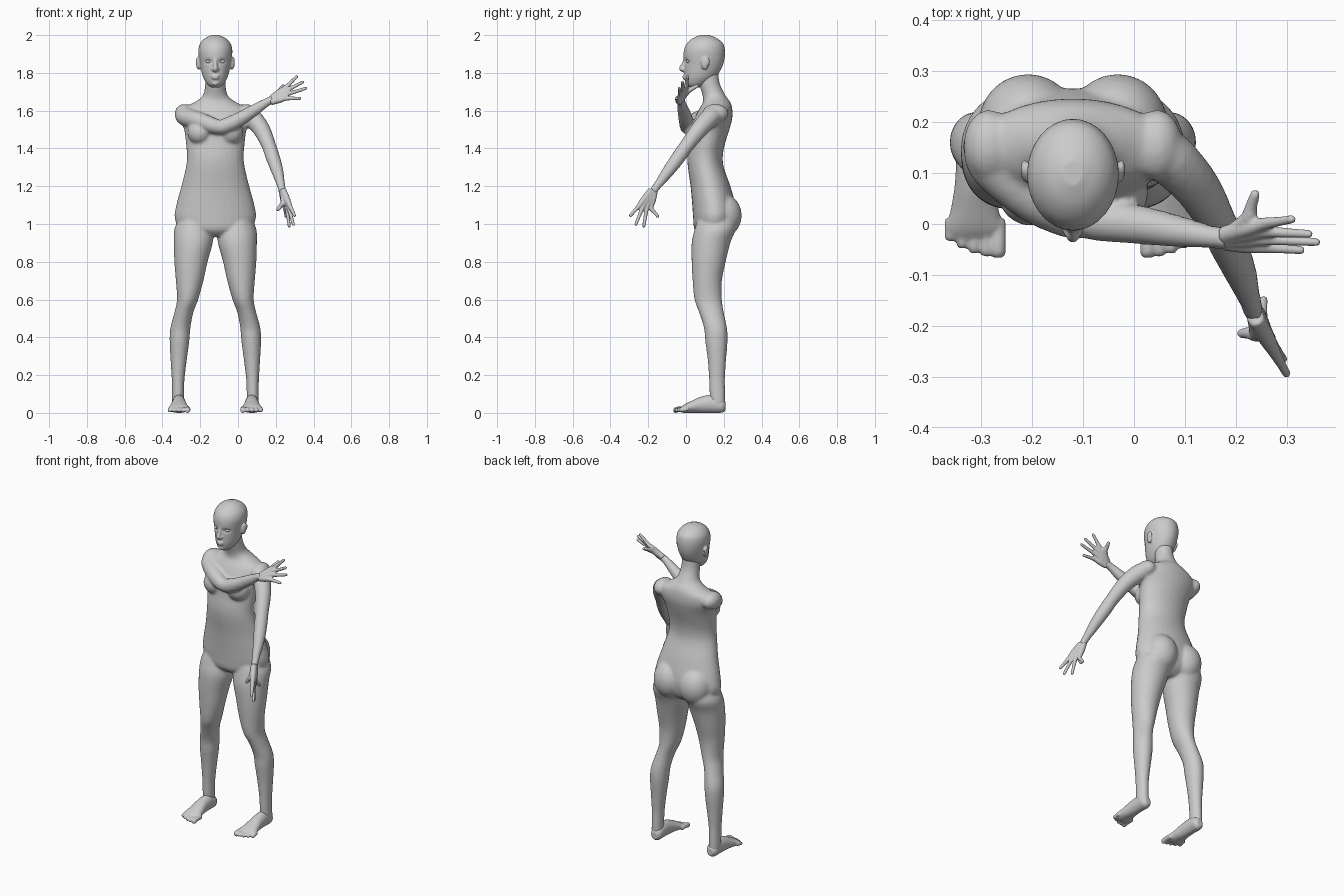
import bpy, bmesh, math
from mathutils import Vector, Matrix

CX = -0.12  # body centre line
skin = bpy.data.materials.new("skin_grey")
skin.diffuse_color = (0.6, 0.6, 0.6, 1)


def spline(rows, steps=4):
    """Catmull-Rom through rows of equal length."""
    out = []
    for i in range(len(rows) - 1):
        p = [rows[max(0, min(len(rows) - 1, i + k))] for k in (-1, 0, 1, 2)]
        for s in range(steps):
            t = s / steps
            out.append([0.5 * (2 * b + (c - a) * t + (2 * a - 5 * b + 4 * c - d) * t * t
                               + (3 * b - a - 3 * c + d) * t ** 3) for a, b, c, d in zip(*p)])
    return out + [list(rows[-1])]


def loft(bm, rows, axis=None, ref=(1, 0, 0), n=24):
    """Rows of (x, y, z, half width, half depth); axis fixes the ring plane."""
    pts = spline(rows)
    rings = []
    for i, (x, y, z, a, b) in enumerate(pts):
        if axis:
            t = Vector(axis)
        else:
            t = Vector(pts[min(i + 1, len(pts) - 1)][:3]) - Vector(pts[max(i - 1, 0)][:3])
        t.normalize()
        u = Vector(ref)
        u = (u - t * u.dot(t)).normalized()
        v = t.cross(u)
        rings.append([bm.verts.new(Vector((x, y, z)) + u * a * math.cos(k * math.tau / n)
                                   + v * b * math.sin(k * math.tau / n)) for k in range(n)])
    for r, q in zip(rings, rings[1:]):
        for k in range(n):
            bm.faces.new((r[k], r[(k + 1) % n], q[(k + 1) % n], q[k]))
    bm.faces.new(rings[0][::-1])
    bm.faces.new(rings[-1])


def levels(bm, rows, cx):
    """Horizontal sections given as (z, front y, back y, half width, x offset)."""
    loft(bm, [(cx + o, (f + b) / 2, z, w, (b - f) / 2) for z, f, b, w, o in rows], (0, 0, 1), n=32)


def tube(bm, rows, ref=(0, 0, 1)):
    loft(bm, [(x, y, z, r, r) for x, y, z, r in rows], None, ref, 16)


def blob(bm, c, r):
    m = Matrix.Translation(c) @ Matrix.Diagonal((*r, 1))
    bmesh.ops.create_uvsphere(bm, u_segments=24, v_segments=16, radius=1, matrix=m)


def fuse(name, bm, voxel, smooth):
    """Melt overlapping shapes into one smooth skin."""
    bmesh.ops.recalc_face_normals(bm, faces=bm.faces)
    me = bpy.data.meshes.new(name)
    bm.to_mesh(me)
    bm.free()
    ob = bpy.data.objects.new(name, me)
    bpy.context.collection.objects.link(ob)
    rm = ob.modifiers.new("fuse", 'REMESH')
    rm.mode = 'VOXEL'
    rm.voxel_size = voxel
    sm = ob.modifiers.new("smooth", 'SMOOTH')
    sm.factor = 0.5
    sm.iterations = smooth
    bpy.ops.object.select_all(action='DESELECT')
    ob.select_set(True)
    bpy.context.view_layer.objects.active = ob
    bpy.ops.object.convert(target='MESH')
    ob.data.materials.clear()
    ob.data.materials.append(skin)
    bpy.ops.object.shade_smooth()
    return ob


# Body: torso and neck
bm = bmesh.new()
levels(bm, [(0.935, .08, .2, .08, 0), (0.97, .045, .245, .18, 0), (1.03, .038, .265, .215, 0),
            (1.1, .033, .262, .207, 0), (1.2, .024, .235, .18, 0), (1.3, .01, .2, .156, 0),
            (1.36, .008, .195, .15, 0), (1.42, .015, .205, .155, 0), (1.5, .025, .23, .165, 0),
            (1.56, .045, .245, .188, 0), (1.61, .07, .245, .175, 0), (1.645, .09, .235, .11, 0),
            (1.68, .088, .21, .066, 0), (1.74, .07, .18, .054, 0), (1.81, .06, .17, .052, 0)], CX)

# Breasts, buttocks, shoulder caps and legs, mirrored
for s in (-1, 1):
    blob(bm, (CX + s * .082, .062, 1.485), (.066, .066, .066))
    blob(bm, (CX + s * .088, .195, 1.045), (.098, .1, .115))
    blob(bm, (CX + s * .165, .155, 1.585), (.05, .07, .05))
    rows = [(1.02, .06, .26, .08, .115), (.97, .045, .262, .103, .115), (.9, .03, .235, .103, .117),
            (.8, .03, .21, .088, .129), (.7, .035, .19, .073, .136), (.6, .045, .19, .056, .147),
            (.53, .07, .2, .05, .167), (.45, .095, .217, .053, .185), (.38, .102, .22, .052, .19),
            (.28, .115, .212, .043, .194), (.18, .122, .206, .034, .197), (.1, .125, .208, .032, .198),
            (.04, .13, .208, .032, .198)]
    levels(bm, [(z, f, b, w, s * o) for z, f, b, w, o in rows], CX)

# Right arm folded across the chest, left arm reaching down and forward
tube(bm, [(-.295, .15, 1.58, .045), (-.27, .11, 1.565, .05), (-.2, .05, 1.545, .046),
          (-.13, .015, 1.52, .042), (-.095, .008, 1.512, .036)])
tube(bm, [(-.115, .012, 1.508, .03), (-.08, .008, 1.515, .04), (0, .0, 1.55, .039),
          (.09, -.015, 1.605, .031), (.15, -.025, 1.643, .023), (.185, -.028, 1.66, .022)])
tube(bm, [(.03, .165, 1.585, .045), (.07, .13, 1.565, .052), (.125, .07, 1.5, .046),
          (.165, .0, 1.41, .038), (.182, -.035, 1.36, .038), (.207, -.09, 1.285, .033),
          (.228, -.15, 1.205, .022), (.236, -.175, 1.17, .021)], (1, 0, 0))
fuse("body", bm, 0.008, 5)

# Head: skull and jaw, nose, lips, brow, ears
bm = bmesh.new()
levels(bm, [(1.722, .02, .07, .022, 0), (1.74, .0, .11, .044, 0), (1.77, -.008, .15, .062, 0),
            (1.8, -.01, .175, .072, 0), (1.84, -.01, .195, .08, 0), (1.88, -.013, .205, .087, 0),
            (1.92, -.011, .206, .09, 0), (1.955, .004, .197, .081, 0), (1.983, .035, .165, .056, 0),
            (2.0, .075, .125, .02, 0)], CX)
tube(bm, [(CX, -.006, 1.878, .007), (CX, -.014, 1.85, .009), (CX, -.024, 1.823, .013),
          (CX, -.012, 1.815, .012)], (1, 0, 0))
blob(bm, (CX, -.01, 1.783), (.022, .009, .007))
blob(bm, (CX, -.01, 1.773), (.019, .009, .007))
blob(bm, (CX, .004, 1.745), (.018, .012, .012))
for s in (-1, 1):
    blob(bm, (CX + s * .012, -.013, 1.819), (.009, .012, .008))
    blob(bm, (CX + s * .088, .1, 1.85), (.014, .02, .034))
    blob(bm, (CX + s * .096, .108, 1.86), (.007, .018, .024))
head = fuse("head", bm, 0.005, 3)
for v in head.data.vertices:  # press in the eye sockets
    if v.co.y < .05:
        dx, dz = abs(v.co.x - CX) - .036, v.co.z - 1.86
        v.co.y += .011 * math.exp(-(dx / .019) ** 2 - (dz / .012) ** 2)

# Eyes
for s, side in ((-1, "right"), (1, "left")):
    bm = bmesh.new()
    blob(bm, (CX + s * .036, .012, 1.86), (.016, .011, .009))
    fuse(side + "_eye", bm, 0.003, 1)


# Hands: every finger is one tube from wrist to tip, fused into a palm
def hand(name, wrist, k1, k2, tips, thumb):
    bm = bmesh.new()
    w, k1, k2 = Vector(wrist), Vector(k1), Vector(k2)
    for i, tip in enumerate(tips):
        k, t = k1.lerp(k2, i / 3), Vector(tip)
        start = w + (k - k1.lerp(k2, .5)) * .3
        mid = k.lerp(t, .5)
        tube(bm, [(*start, .017), (*start.lerp(k, .55), .017), (*k, .0125),
                  (*mid, .0095), (*k.lerp(t, .93), .008), (*t, .004)], (.3, .5, .8))
    knuckle, t = w.lerp(k1, .5), Vector(thumb)
    tube(bm, [(*w, .015), (*knuckle.lerp(t, .25), .017), (*knuckle.lerp(t, .6), .012),
              (*knuckle.lerp(t, .93), .009), (*t, .004)], (.3, .5, .8))
    fuse(name, bm, 0.004, 2)


hand("right_hand", (.175, -.028, 1.655), (.255, .0, 1.725), (.252, -.045, 1.665),
     [(.315, .01, 1.785), (.35, -.02, 1.755), (.365, -.036, 1.72), (.335, -.052, 1.665)],
     (.24, .065, 1.735))
hand("left_hand", (.235, -.175, 1.178), (.275, -.25, 1.095), (.25, -.185, 1.085),
     [(.302, -.298, 1.04), (.295, -.268, .992), (.272, -.225, .982), (.255, -.145, 1.035)],
     (.207, -.215, 1.07))

# Feet with five toes each, big toe on the inner side
for s, side in ((-1, "right"), (1, "left")):
    fx = CX + s * .193
    bm = bmesh.new()
    loft(bm, [(fx, .21, .036, .018, .022), (fx, .19, .04, .034, .039), (fx, .14, .048, .036, .048),
              (fx, .08, .043, .039, .043), (fx, .03, .032, .047, .032), (fx, -.01, .022, .056, .022),
              (fx, -.03, .016, .05, .012)], (0, -1, 0))
    for i in range(5):
        x = fx - s * (.046 - .0235 * i)
        end = -.066 + .002 * i * i
        r = .015 if i == 0 else .011
        tube(bm, [(x, .01, .02, r), (x, end + .028, .019, r), (x, end + .008, .014, r),
                  (x, end, .013, r * .6)], (1, 0, 0))
    fuse(side + "_foot", bm, 0.005, 2)
